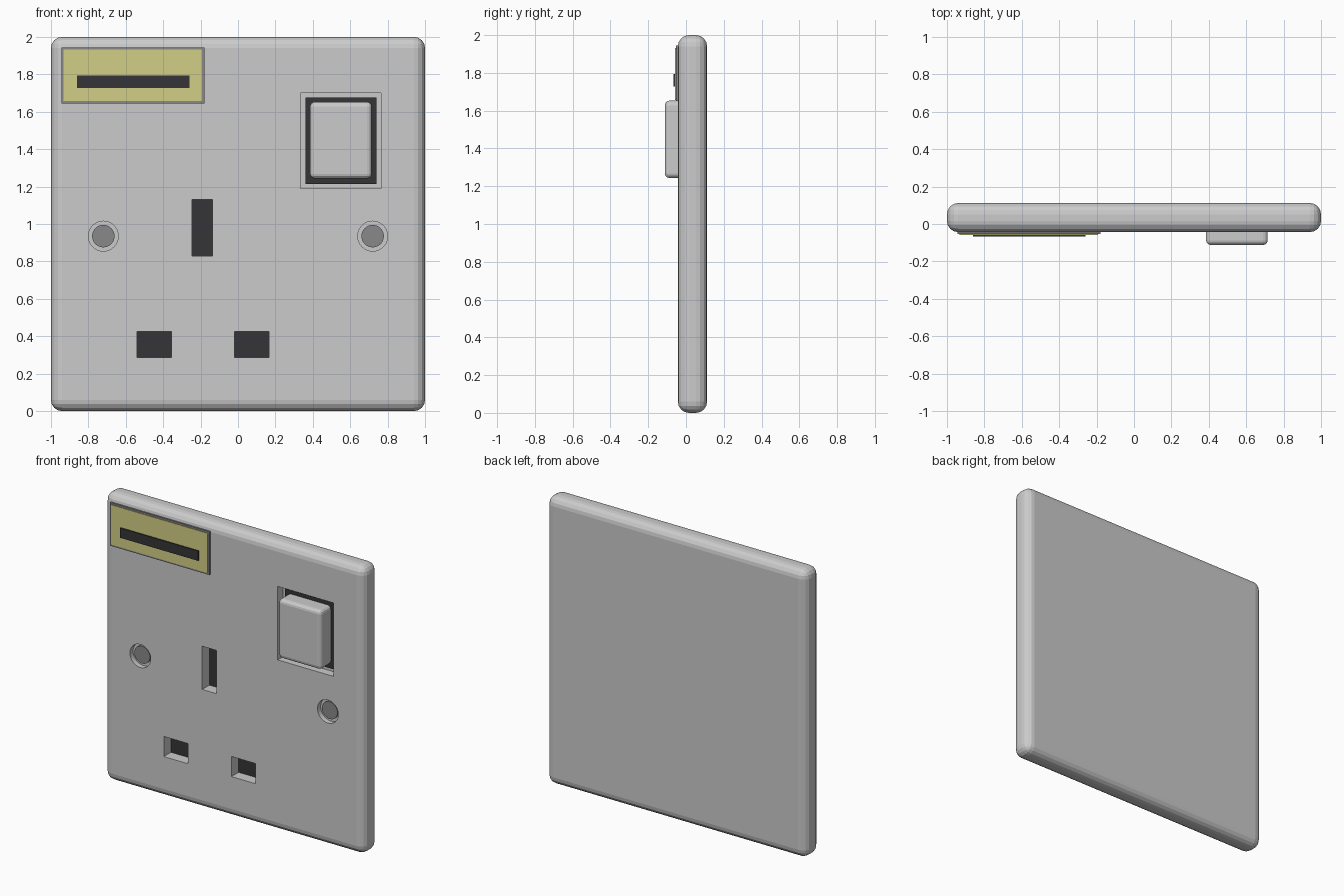
import bpy, bmesh
from mathutils import Matrix, Vector

if "Cube" in bpy.data.objects:
    bpy.data.objects.remove(bpy.data.objects["Cube"])

FRONT, BACK = -0.043, 0.112   # plate faces in y


def material(name, rgb):
    m = bpy.data.materials.new(name)
    m.diffuse_color = (*rgb, 1)
    m.use_nodes = True
    m.node_tree.nodes["Principled BSDF"].inputs["Base Color"].default_value = m.diffuse_color
    return m


DARK = material("dark_grey", (0.035, 0.035, 0.038))
YELLOW = material("pale_yellow", (0.65, 0.62, 0.24))
STEEL = material("steel_grey", (0.25, 0.25, 0.25))


def add_box(bm, x0, x1, y0, y1, z0, z1):
    size = Matrix.Diagonal((x1 - x0, y1 - y0, z1 - z0, 1))
    centre = Vector(((x0 + x1) / 2, (y0 + y1) / 2, (z0 + z1) / 2))
    bmesh.ops.create_cube(bm, size=1, matrix=Matrix.Translation(centre) @ size)


def add_disc(bm, x, z, r, y0, y1):
    m = Matrix.Translation((x, (y0 + y1) / 2, z)) @ Matrix.Rotation(1.5707963, 4, 'X')
    bmesh.ops.create_cone(bm, cap_ends=True, segments=32, radius1=r, radius2=r,
                          depth=y1 - y0, matrix=m)


def finish(bm, name, mat=None, bevel=0, segments=3):
    if bevel:
        bmesh.ops.bevel(bm, geom=bm.edges[:], offset=bevel, segments=segments,
                        profile=0.5, affect='EDGES')
    me = bpy.data.meshes.new(name)
    bm.to_mesh(me)
    bm.free()
    ob = bpy.data.objects.new(name, me)
    bpy.context.collection.objects.link(ob)
    if mat:
        me.materials.append(mat)
    return ob


def box(name, dims, mat=None, bevel=0, segments=3):
    bm = bmesh.new()
    add_box(bm, *dims)
    return finish(bm, name, mat, bevel, segments)


# Rounded wall plate
plate = box("wall_plate", (-1, 1, FRONT, BACK, 0, 2), bevel=0.06, segments=4)

# Openings: three pin slots, switch well, two screw holes
slots = {"earth_slot": (-0.245, -0.135, 0.83, 1.13),
         "left_pin_slot": (-0.54, -0.355, 0.285, 0.425),
         "right_pin_slot": (-0.02, 0.165, 0.285, 0.425)}
SLOT_FLOOR, WELL_FLOOR, SCREW_FLOOR = 0.045, 0.015, -0.008
cut = bmesh.new()
for x0, x1, z0, z1 in slots.values():
    add_box(cut, x0, x1, -0.2, SLOT_FLOOR, z0, z1)
add_box(cut, 0.335, 0.765, -0.2, WELL_FLOOR, 1.19, 1.70)
for side in (-1, 1):
    add_disc(cut, side * 0.72, 0.935, 0.08, -0.2, SCREW_FLOOR)
cutter = finish(cut, "openings_cutter")
cutter.hide_render = True
cutter.hide_set(True)
mod = plate.modifiers.new("openings", 'BOOLEAN')
mod.operation = 'DIFFERENCE'
mod.solver = 'EXACT'
mod.object = cutter

# Dark floors of the slots
for name, (x0, x1, z0, z1) in slots.items():
    box(name + "_floor", (x0, x1, SLOT_FLOOR - 0.01, SLOT_FLOOR + 0.005, z0, z1), DARK)

# Switch: dark surround and rounded rocker
box("switch_surround", (0.36, 0.74, WELL_FLOOR - 0.015, WELL_FLOOR + 0.005, 1.215, 1.675), DARK)
box("switch_rocker", (0.385, 0.715, -0.112, WELL_FLOOR, 1.243, 1.653), bevel=0.025)

# Screw heads
for side, name in ((-1, "left_screw"), (1, "right_screw")):
    bm = bmesh.new()
    add_disc(bm, side * 0.72, 0.935, 0.06, SCREW_FLOOR - 0.015, SCREW_FLOOR + 0.005)
    finish(bm, name, STEEL)

# Label: grey border, yellow panel, dark bar
box("label_border", (-0.945, -0.18, -0.054, -0.03, 1.645, 1.945), STEEL)
box("label_panel", (-0.933, -0.192, -0.058, -0.04, 1.657, 1.933), YELLOW)
box("label_bar", (-0.86, -0.26, -0.066, -0.05, 1.727, 1.795), DARK)
